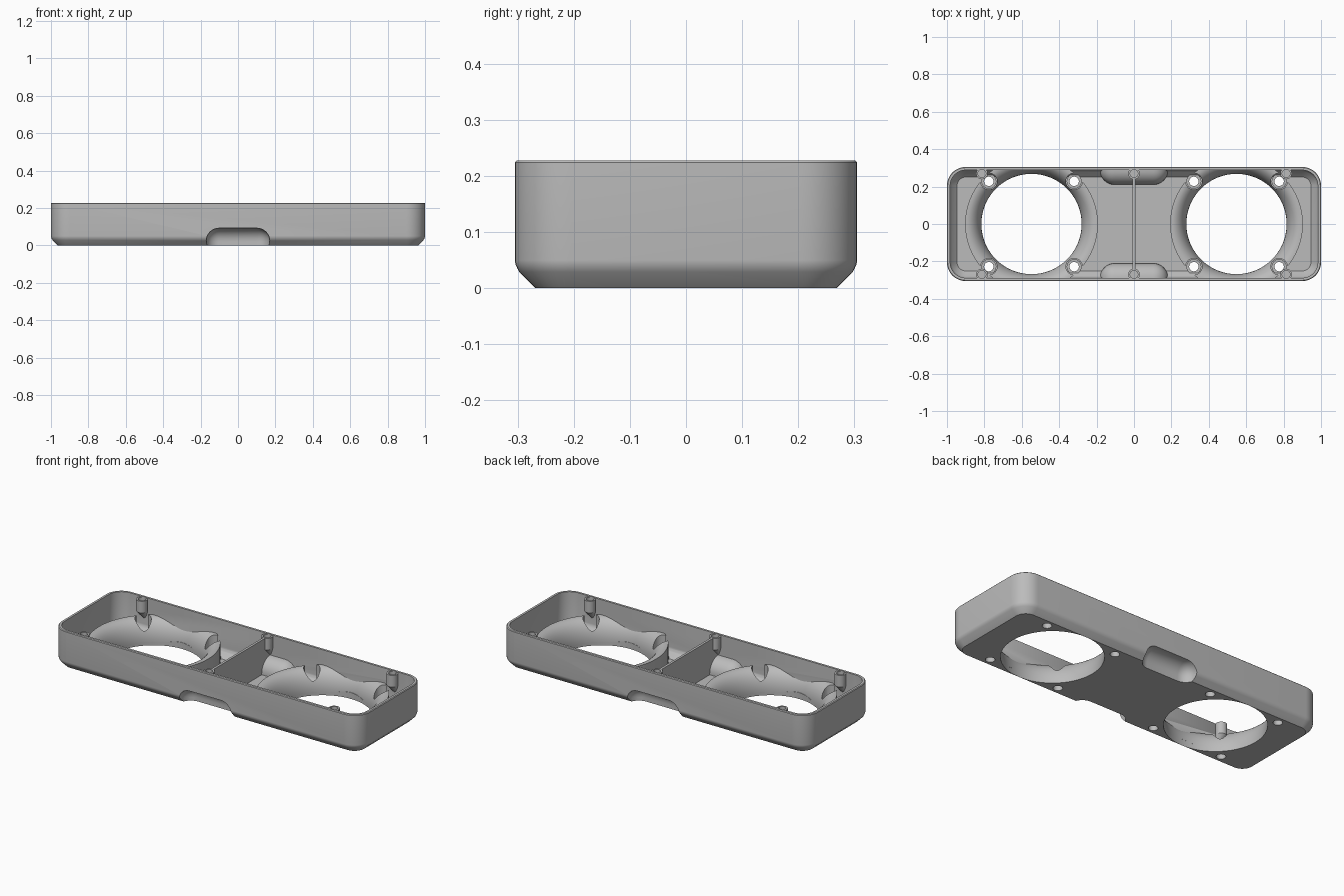
import bpy, bmesh
from math import sin, cos, pi

cube = bpy.data.objects.get("Cube")
if cube:
    bpy.data.objects.remove(cube, do_unlink=True)

grey = bpy.data.materials.new("grey plastic")
grey.use_nodes = True
grey.diffuse_color = (0.5, 0.5, 0.5, 1)
grey.node_tree.nodes["Principled BSDF"].inputs["Base Color"].default_value = (0.5, 0.5, 0.5, 1)

LENGTH, WIDTH, HEIGHT = 2.0, 0.61, 0.228
WALL, FLOOR = 0.017, 0.02
FAN_X, FAN_R, BELL_R, BELL_TOP = 0.548, 0.268, 0.355, 0.14
SIGNS = (-1, 1)


def finish(bm, name):
    bmesh.ops.recalc_face_normals(bm, faces=bm.faces)
    mesh = bpy.data.meshes.new(name)
    bm.to_mesh(mesh)
    bm.free()
    mesh.materials.append(grey)
    obj = bpy.data.objects.new(name, mesh)
    bpy.context.collection.objects.link(obj)
    return obj


def loft(name, rings, closed=False):
    """Skin a stack of equal point rings; cap the ends or join them."""
    bm = bmesh.new()
    rows = [[bm.verts.new(p) for p in ring] for ring in rings]
    n = len(rows[0])
    pairs = list(zip(rows, rows[1:]))
    if closed:
        pairs.append((rows[-1], rows[0]))
    else:
        bm.faces.new(rows[0])
        bm.faces.new(rows[-1])
    for a, b in pairs:
        for i in range(n):
            j = (i + 1) % n
            bm.faces.new((a[i], a[j], b[j], b[i]))
    return finish(bm, name)


def circle(x, y, z, r, n=32):
    return [(x + r * cos(2 * pi * i / n), y + r * sin(2 * pi * i / n), z) for i in range(n)]


def rounded_rect(inset, z, radius=0.1, steps=10):
    r = radius - inset
    cx, cy = LENGTH / 2 - radius, WIDTH / 2 - radius
    points = []
    for k, (sx, sy) in enumerate(((1, 1), (-1, 1), (-1, -1), (1, -1))):
        for i in range(steps + 1):
            a = (k + i / steps) * pi / 2
            points.append((sx * cx + r * cos(a), sy * cy + r * sin(a), z))
    return points


def cylinder(name, x, y, z0, z1, r, n=32):
    return loft(name, [circle(x, y, z0, r, n), circle(x, y, z1, r, n)])


def box(name, lo, hi, bevel=0):
    bm = bmesh.new()
    bmesh.ops.create_cube(bm, size=1)
    for v in bm.verts:
        v.co = [(a + b) / 2 + c * (b - a) for a, b, c in zip(lo, hi, v.co)]
    if bevel:
        bmesh.ops.bevel(bm, geom=bm.edges[:], offset=bevel, segments=8, profile=0.5, affect='EDGES')
    return finish(bm, name)


def shell(name, inset, bottom, top):
    """Box body with a softened chamfer round the foot."""
    foot = ((0.037, 0), (0.008, 0.029), (0.004, 0.036), (0.001, 0.043), (0, 0.05))
    rings = [rounded_rect(inset + i, z + bottom) for i, z in foot]
    return loft(name, rings + [rounded_rect(inset, top)])


def boolean(obj, cutter, operation='DIFFERENCE'):
    mod = obj.modifiers.new("cut", 'BOOLEAN')
    mod.object, mod.operation, mod.solver = cutter, operation, 'EXACT'
    bpy.context.view_layer.objects.active = obj
    bpy.ops.object.modifier_apply(modifier=mod.name)
    cutter.hide_render = True


parts, cutters = [], []


def cutter(obj):
    cutters.append(obj)
    return obj


# Cutters shared by several parts
trim = cutter(shell("trim", 0.008, 0.008, HEIGHT - 0.004))
recesses = {}
for s in SIGNS:
    ys = sorted((s * 0.225, s * 0.45))
    recesses[s] = cutter(box("recess", (-0.17, ys[0], -0.12), (0.17, ys[1], 0.092), 0.068))

# Open tray with softened top rim
tray = shell("tray", 0, 0, HEIGHT - 0.004)
bpy.data.objects.remove(tray, do_unlink=True)
foot = ((0.037, 0), (0.008, 0.029), (0.004, 0.036), (0.001, 0.043), (0, 0.05))
tray = loft("tray", [rounded_rect(i, z) for i, z in foot]
            + [rounded_rect(0, HEIGHT - 0.004), rounded_rect(0.004, HEIGHT)])
boolean(tray, cutter(shell("cavity", WALL, FLOOR, HEIGHT + 0.1)))
for s in SIGNS:
    boolean(tray, recesses[s])
parts.append(tray)

# Fan openings with flared inlets, cleared round the fan screws
for side in SIGNS:
    x = side * FAN_X
    boolean(tray, cutter(cylinder("fan_hole", x, 0, -0.1, 0.1, FAN_R, 96)))
    flare = BELL_R - 0.008 - FAN_R
    rings = [circle(x, 0, 0.012, FAN_R, 96)]
    for i in range(13):
        a = i / 12 * pi / 2
        rings.append(circle(x, 0, FLOOR + (BELL_TOP - FLOOR) * sin(a),
                            FAN_R + flare * (1 - cos(a)), 96))
    rings += [circle(x, 0, BELL_TOP, BELL_R, 96), circle(x, 0, 0.012, BELL_R, 96)]
    bell = loft("fan_inlet", rings, closed=True)
    boolean(bell, trim, 'INTERSECT')
    for sx in SIGNS:
        for sy in SIGNS:
            px, py = x + sx * 0.228, sy * 0.228
            boolean(bell, cutter(cylinder("pocket", px, py, 0.005, 0.3, 0.044)))
            boolean(tray, cutter(cylinder("screw_hole", px, py, -0.1, 0.1, 0.025)))
            # Raised seat round each fan screw
            seat = cylinder("screw_seat", px, py, 0.012, 0.032, 0.04)
            boolean(seat, cutter(cylinder("seat_bore", px, py, -0.1, 0.1, 0.025)))
            boolean(seat, cutter(cylinder("seat_clear", x, 0, -0.1, 0.1, FAN_R, 96)))
            parts.append(seat)
    parts.append(bell)

# Inner skin of the finger recesses
for s in SIGNS:
    ys = sorted((s * 0.21, s * 0.46))
    bulge = box("finger_recess", (-0.183, ys[0], -0.13), (0.183, ys[1], 0.107), 0.08)
    boolean(bulge, trim, 'INTERSECT')
    boolean(bulge, recesses[s])
    parts.append(bulge)

# Divider between the two bays
divider = box("divider", (-0.007, -0.295, 0.01), (0.007, 0.295, HEIGHT - 0.006))
for s in SIGNS:
    boolean(divider, recesses[s])
parts.append(divider)

# Lid screw bosses tapering back into the long walls
for bx in (-0.813, 0, 0.813):
    for s in SIGNS:
        boss = loft("lid_boss", [circle(bx, s * 0.302, 0.095, 0.004),
                                 circle(bx, s * 0.27, 0.155, 0.031),
                                 circle(bx, s * 0.27, HEIGHT - 0.005, 0.031)])
        boolean(boss, trim, 'INTERSECT')
        bore = cutter(cylinder("lid_bore", bx, s * 0.27, 0.165, 0.3, 0.021))
        boolean(boss, bore)
        boolean(tray, bore)
        if bx == 0:
            boolean(divider, bore)
        parts.append(boss)

for c in cutters:
    bpy.data.objects.remove(c, do_unlink=True)

# Smooth curved faces, keep edges sharp
bpy.ops.object.select_all(action='DESELECT')
for p in parts:
    p.select_set(True)
bpy.context.view_layer.objects.active = tray
bpy.ops.object.shade_smooth_by_angle(angle=pi / 6)
